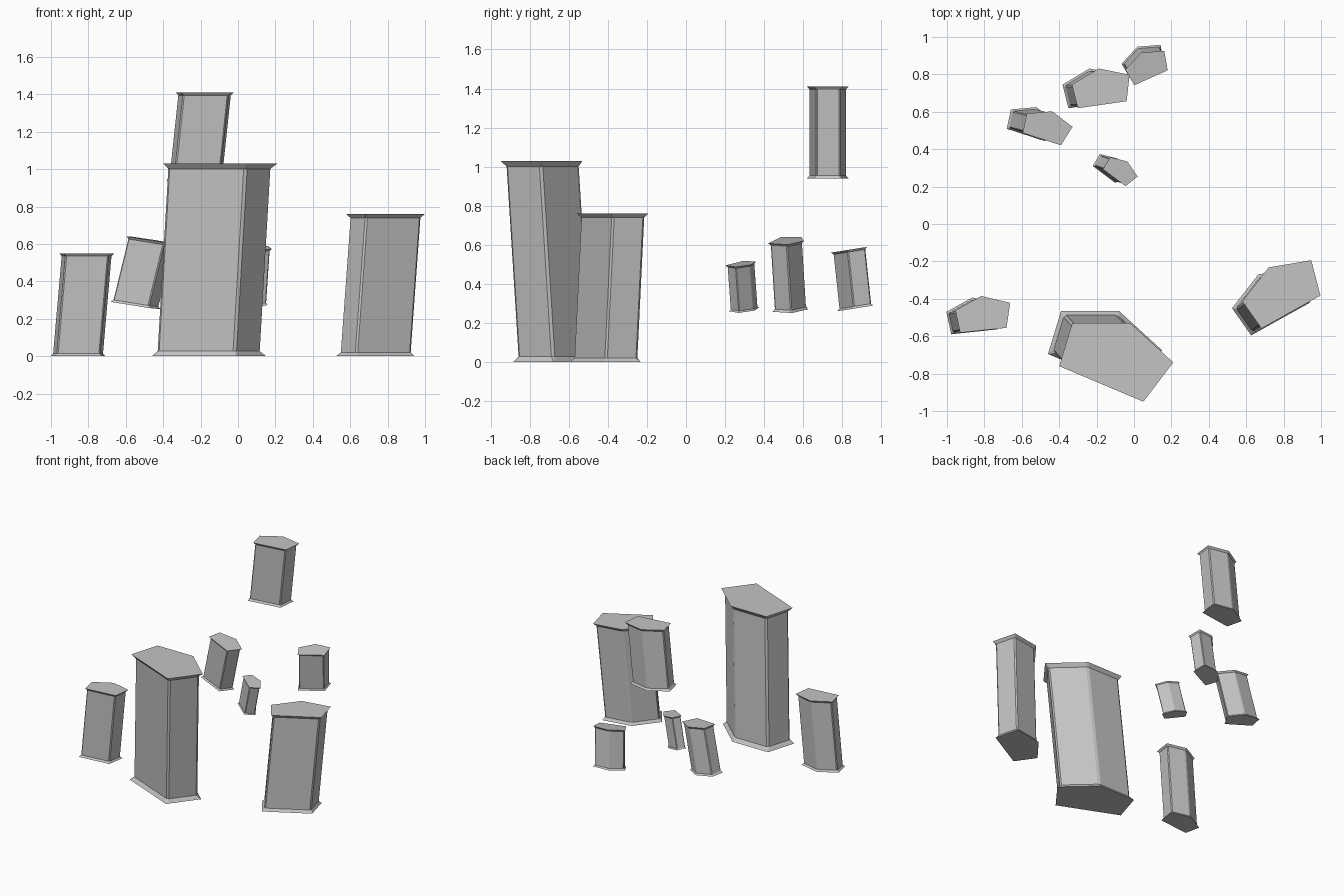
import bpy, bmesh
from math import radians
from mathutils import Vector, Matrix

if "Cube" in bpy.data.objects:
    bpy.data.objects.remove(bpy.data.objects["Cube"])

stone = bpy.data.materials.new("grey_stone")
stone.diffuse_color = (0.55, 0.55, 0.55, 1)
stone.use_nodes = True
stone.node_tree.nodes["Principled BSDF"].inputs["Base Color"].default_value = stone.diffuse_color

# Pentagon outline shared by all columns, counter-clockwise about its centre
OUTLINE = [Vector(p) for p in ((0.148, -0.248), (0.308, -0.038), (0.078, 0.172),
                               (-0.232, 0.172), (-0.302, -0.058))]


def shaft_outline(inset, chamfer):
    """Outline moved inwards with every corner cut into two points."""
    n = len(OUTLINE)
    pts = []
    for i, p in enumerate(OUTLINE):
        a = (p - OUTLINE[i - 1]).normalized()
        b = (OUTLINE[(i + 1) % n] - p).normalized()
        na, nb = Vector((-a.y, a.x)), Vector((-b.y, b.x))
        corner = p + (na + nb) * inset / (1 + na.dot(nb))
        pts += [corner - a * chamfer, corner + b * chamfer]
    return pts


SHAFT = shaft_outline(0.021, 0.012)
RIM = 0.028


def column(name, top, height, lean, turn, scale, slope=(0, 0)):
    """Leaning column: top centre, height, top shift, yaw, scale, end slope."""
    bm = bmesh.new()
    rot = Matrix.Rotation(radians(turn), 2)

    def ring(outline, depth):
        verts = []
        t = depth / height
        for p in outline:
            q = rot @ p * scale
            verts.append(bm.verts.new((top[0] + q.x - lean[0] * t,
                                       top[1] + q.y - lean[1] * t,
                                       top[2] - depth + slope[0] * q.x + slope[1] * q.y)))
        return verts

    r = RIM * scale
    cap, upper = ring(OUTLINE, 0), ring(SHAFT, r)
    lower, base = ring(SHAFT, height - r), ring(OUTLINE, height)
    bm.faces.new(cap)
    bm.faces.new(base[::-1])
    # shaft walls
    for i in range(10):
        j = (i + 1) % 10
        bm.faces.new((lower[i], lower[j], upper[j], upper[i]))
    # flared rims
    for tip, edge in ((cap, upper), (base, lower)):
        for i in range(5):
            j = (i + 1) % 5
            bm.faces.new((tip[i], edge[2 * i], edge[2 * i + 1]))
            bm.faces.new((tip[i], edge[2 * i + 1], edge[2 * j], tip[j]))
    bmesh.ops.recalc_face_normals(bm, faces=bm.faces)
    mesh = bpy.data.meshes.new(name)
    bm.to_mesh(mesh)
    bm.free()
    mesh.materials.append(stone)
    bpy.context.collection.objects.link(bpy.data.objects.new(name, mesh))


# Standing columns
column("large_column", (-0.098, -0.702, 1.03), 1.03, (0.06, -0.065), 0, 1.0)
column("right_column", (0.785, -0.356, 0.76), 0.76, (0.055, 0.037), 52, 0.74)
column("left_column", (-0.809, -0.481, 0.55), 0.55, (0.048, 0.008), 29, 0.51)
# Floating columns
column("high_column", (-0.177, 0.730, 1.41), 0.47, (0.05, 0.0), 31, 0.54)
column("back_column", (0.067, 0.846, 0.577), 0.30, (0.02, -0.032), 47, 0.40, (0, 0.16))
column("tilted_column", (-0.465, 0.524, 0.622), 0.35, (0.085, -0.022), 5, 0.44, (-0.15, 0.03))
column("tiny_column", (-0.071, 0.288, 0.503), 0.235, (0.055, -0.017), -14, 0.31, (-0.16, 0.04))
